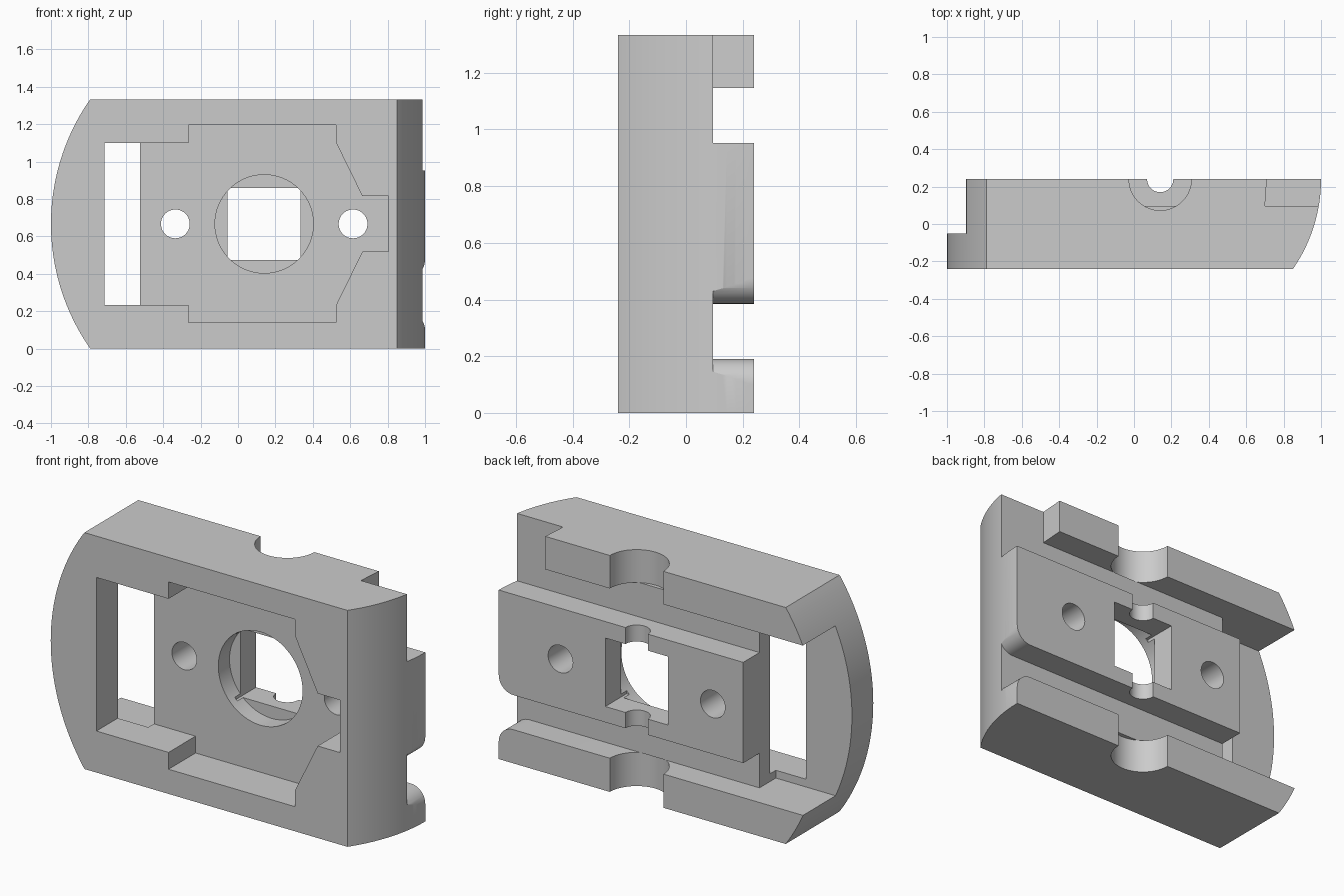
import bpy, bmesh, math
from mathutils import Vector

cube = bpy.data.objects.get("Cube")
if cube:
    bpy.data.objects.remove(cube, do_unlink=True)

MID, TOP = 0.667, 1.333       # mid height and full height
FRONT, BACK = -0.24, 0.24
BAR_X = 0.14                  # centre of the round and square openings

grey = bpy.data.materials.new("plain_grey")
grey.use_nodes = True
grey.diffuse_color = (0.6, 0.6, 0.6, 1)
grey.node_tree.nodes["Principled BSDF"].inputs["Base Color"].default_value = (0.6, 0.6, 0.6, 1)


def arc(cx, cy, r, start, end, n=24):
    angles = [math.radians(start + (end - start) * i / n) for i in range(n + 1)]
    return [(cx + r * math.cos(a), cy + r * math.sin(a)) for a in angles]


def circle(cx, cy, r, n=64):
    return arc(cx, cy, r, 0, 360, n)[:-1]


def rect(x0, y0, x1, y1):
    return [(x0, y0), (x1, y0), (x1, y1), (x0, y1)]


def prism(name, pts, axis, lo, hi):
    """Extrude an outline (x,z along y, or x,y along z)."""
    bm = bmesh.new()
    place = (lambda p: (p[0], lo, p[1])) if axis == "y" else (lambda p: (p[0], p[1], lo))
    face = bm.faces.new([bm.verts.new(place(p)) for p in pts])
    moved = bmesh.ops.extrude_face_region(bm, geom=[face])["geom"]
    shift = Vector((0, hi - lo, 0)) if axis == "y" else Vector((0, 0, hi - lo))
    bmesh.ops.translate(bm, vec=shift, verts=[g for g in moved if isinstance(g, bmesh.types.BMVert)])
    bmesh.ops.recalc_face_normals(bm, faces=bm.faces)
    mesh = bpy.data.meshes.new(name)
    bm.to_mesh(mesh)
    bm.free()
    obj = bpy.data.objects.new(name, mesh)
    bpy.context.collection.objects.link(obj)
    mesh.materials.append(grey)
    return obj


def combine(target, tool, operation="DIFFERENCE"):
    mod = target.modifiers.new("shape", "BOOLEAN")
    mod.operation, mod.solver, mod.object = operation, "EXACT", tool
    bpy.context.view_layer.objects.active = target
    bpy.ops.object.modifier_apply(modifier=mod.name)
    bpy.data.objects.remove(tool, do_unlink=True)


# Plate: bowed left end, right end curved in depth
R_END, R_SIDE = 1.164, 0.843
half = math.degrees(math.asin(MID / R_END))
outline = arc(R_END - 1, MID, R_END, 180 - half, 180 + half, 48)
outline[0], outline[-1] = (outline[0][0], TOP), (outline[-1][0], 0)
body = prism("mounting_plate", outline + [(1.2, 0), (1.2, TOP)], "y", FRONT, BACK)
sweep = math.degrees(math.asin((BACK - FRONT) / R_SIDE))
side = arc(1 - R_SIDE, BACK, R_SIDE, -sweep, 0, 32)
combine(body, prism("side_curve", [(-1.2, FRONT - 0.1), (side[0][0], FRONT - 0.1)] + side
                    + [(1, BACK + 0.1), (-1.2, BACK + 0.1)], "z", -0.1, TOP + 0.1), "INTERSECT")

# Stepped pocket in the front
upper = [(-0.715, 1.1), (-0.265, 1.1), (-0.265, 1.195), (0.525, 1.195),
         (0.525, 1.1), (0.665, 0.815), (0.805, 0.815)]
lower = [(x, 2 * MID - z) for x, z in reversed(upper)]
combine(body, prism("pocket", upper + lower, "y", -0.4, 0))

# Low floor behind the bowed end, opening the slot
combine(body, prism("end_floor", rect(-1.2, 0.19, -0.525, 1.147), "y", -0.05, 0.4))

# Channels between the bar and the rails; the lower one flares at its mouth
combine(body, prism("upper_channel", rect(-0.6, 0.953, 1.2, 1.147), "y", 0.095, 0.4))
flare = arc(0.91, 0.10, 0.09, 90, 0, 12) + [(1.2, 0.10), (1.2, 0.475)] + arc(0.91, 0.475, 0.09, 0, -90, 12)
combine(body, prism("lower_channel", [(-0.6, 0.19)] + flare + [(-0.6, 0.385)], "y", 0.095, 0.4))

# Upper rail stops short of the side
combine(body, prism("rail_stop", [(0.70, 0.095), (1.2, 0.095), (1.2, 0.4), (0.721, 0.4)],
                    "z", 1.1, 1.5))

# Round notches across the rails, small groove across the bar
for lo, hi in ((-0.1, 0.19), (1.147, 1.5)):
    combine(body, prism("rail_notch", circle(BAR_X, BACK, 0.167), "z", lo, hi))
combine(body, prism("bar_groove", circle(BAR_X, BACK, 0.07), "z", 0.3, 1.05))

# Round recess, square window and two screw holes
combine(body, prism("round_recess", circle(BAR_X, MID, 0.263), "y", -0.1, 0.1))
combine(body, prism("square_window", rect(BAR_X - 0.195, MID - 0.193, BAR_X + 0.195, MID + 0.193),
                    "y", 0.05, 0.4))
for x in (-0.335, 0.615):
    combine(body, prism("screw_hole", circle(x, MID, 0.077, 40), "y", -0.1, 0.4))

# Smooth curves, sharp edges
bpy.ops.object.select_all(action="DESELECT")
body.select_set(True)
bpy.context.view_layer.objects.active = body
bpy.ops.object.shade_smooth_by_angle(angle=math.radians(20))
